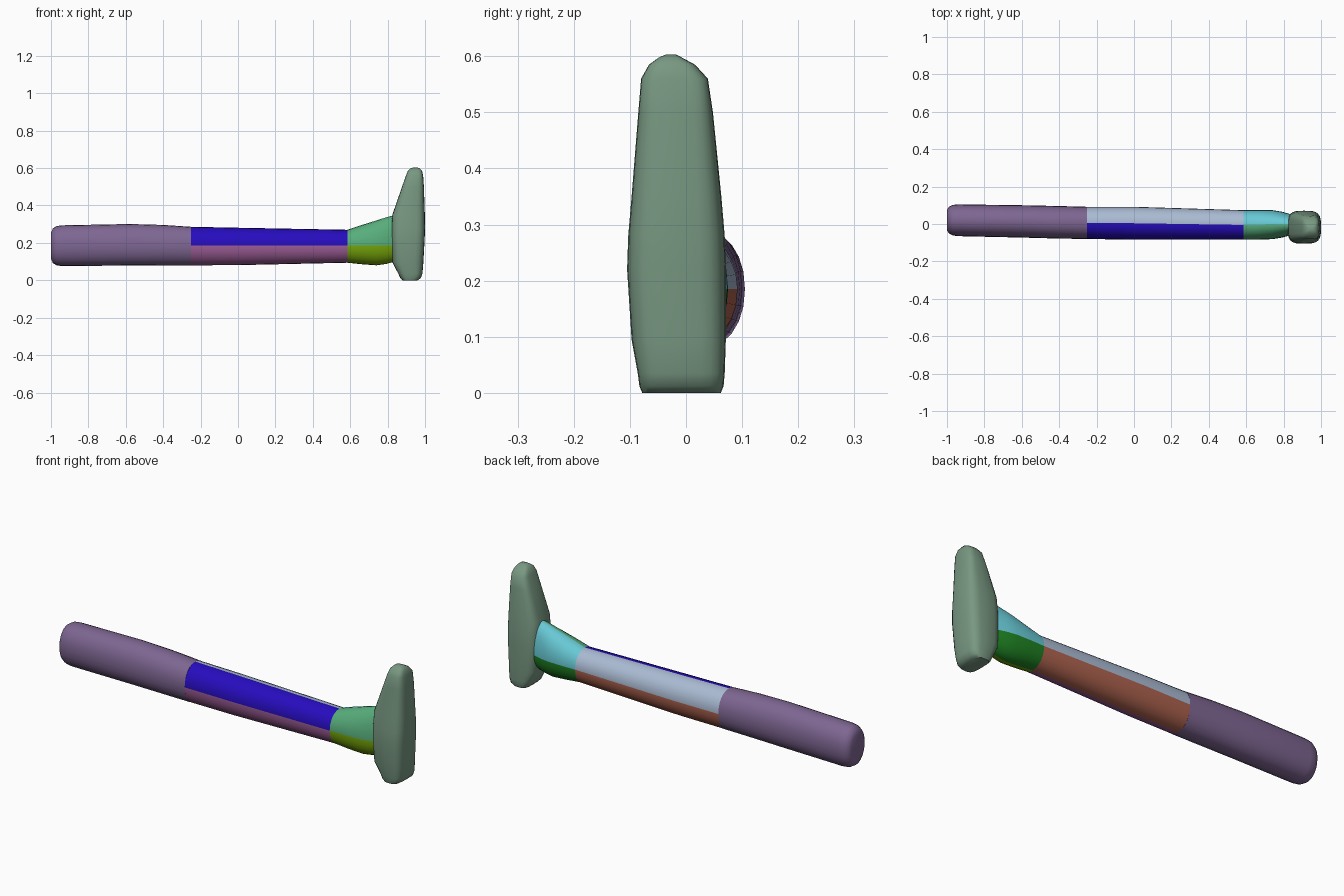
import bpy, bmesh, math

cube = bpy.data.objects.get("Cube")
if cube:
    bpy.data.objects.remove(cube, do_unlink=True)


def material(name, r, g, b):
    """Flat material from 8-bit sRGB values, stored as linear."""
    lin = [((c / 255 + 0.055) / 1.055) ** 2.4 if c > 10 else c / 3295 for c in (r, g, b)]
    m = bpy.data.materials.new(name)
    m.use_nodes = True
    m.diffuse_color = (*lin, 1)
    m.node_tree.nodes["Principled BSDF"].inputs["Base Color"].default_value = (*lin, 1)
    return m


def loft(name, rows, mats, to_xyz, power, mid=None, sides=24, angle=40):
    """Skin rounded sections; a row is (station, u_low, u_high, v_low, v_high)."""
    bm = bmesh.new()
    rings = []
    for t, u0, u1, v0, v1 in rows:
        cu, cv = (u0 + u1) / 2, (v0 + v1) / 2 if mid is None else mid
        ring = []
        for i in range(sides):
            a = math.tau * i / sides
            c, s = math.cos(a), math.sin(a)
            u = math.copysign(abs(c) ** (2 / power), c) * (u1 - u0) / 2
            v = math.copysign(abs(s) ** (2 / power), s) * ((v1 - cv) if s > 0 else (cv - v0))
            ring.append(bm.verts.new(to_xyz(t, cu + u, cv + v)))
        rings.append(ring)
    for a, b in zip(rings, rings[1:]):
        for i in range(sides):
            j = (i + 1) % sides
            f = bm.faces.new((a[i], a[j], b[j], b[i]))
            if len(mats) == 4:
                # quadrants: back upper, front upper, front lower, back lower
                f.material_index = i * 4 // sides
    bm.faces.new(rings[0])
    bm.faces.new(rings[-1])
    bmesh.ops.recalc_face_normals(bm, faces=bm.faces)
    mesh = bpy.data.meshes.new(name)
    bm.to_mesh(mesh)
    bm.free()
    for m in mats:
        mesh.materials.append(m)
    ob = bpy.data.objects.new(name, mesh)
    bpy.context.collection.objects.link(ob)
    bpy.ops.object.select_all(action="DESELECT")
    ob.select_set(True)
    bpy.context.view_layer.objects.active = ob
    bpy.ops.object.shade_smooth_by_angle(angle=math.radians(angle))
    return ob


def along_x(t, u, v):
    return (t, u, v)


def along_z(t, u, v):
    return (u, v, t)


purple = material("grip purple", 126, 102, 146)
head_green = material("head grey green", 120, 152, 130)
shaft_mats = [material("pale blue", 170, 187, 211), material("deep blue", 38, 12, 190),
              material("mauve", 158, 94, 152), material("terracotta", 172, 98, 78)]
collar_mats = [material("cyan", 103, 200, 212), material("sea green", 88, 174, 124),
               material("lime", 120, 168, 10), material("dark green", 30, 128, 34)]

# Handle: grip, shaft and collar, split at a constant height
seam = 0.185
grip_end = (-0.25, -0.08, 0.092, 0.08, 0.286)
shaft_end = (0.585, -0.084, 0.074, 0.094, 0.27)
loft("grip", [(-1.0, -0.035, 0.075, 0.115, 0.255), (-0.99, -0.05, 0.092, 0.092, 0.277),
              (-0.97, -0.061, 0.102, 0.08, 0.29), (-0.94, -0.065, 0.105, 0.076, 0.294),
              (-0.58, -0.073, 0.1, 0.079, 0.301), (-0.4, -0.078, 0.096, 0.08, 0.296),
              grip_end], [purple], along_x, 2.15, seam)
loft("shaft", [grip_end, (0.0, -0.084, 0.092, 0.081, 0.281), shaft_end],
     shaft_mats, along_x, 2.1, seam)
loft("collar", [shaft_end, (0.66, -0.084, 0.075, 0.086, 0.295),
                (0.74, -0.081, 0.074, 0.08, 0.32), (0.79, -0.073, 0.066, 0.087, 0.336),
                (0.84, -0.06, 0.052, 0.1, 0.35)], collar_mats, along_x, 2.1, seam)

# Head: chunky base rising to a narrow rounded tip
loft("head", [(0.0, 0.88, 0.96, -0.078, 0.062), (0.012, 0.868, 0.978, -0.083, 0.067),
              (0.035, 0.857, 0.986, -0.086, 0.069), (0.095, 0.826, 0.991, -0.097, 0.071),
              (0.22, 0.822, 0.998, -0.105, 0.071), (0.28, 0.822, 1.0, -0.103, 0.069),
              (0.35, 0.825, 0.999, -0.097, 0.063), (0.5, 0.877, 0.994, -0.085, 0.048),
              (0.56, 0.898, 0.99, -0.08, 0.039), (0.585, 0.908, 0.984, -0.066, 0.016),
              (0.598, 0.922, 0.973, -0.048, -0.008), (0.603, 0.935, 0.96, -0.036, -0.018)],
     [head_green], along_z, 3.6)
